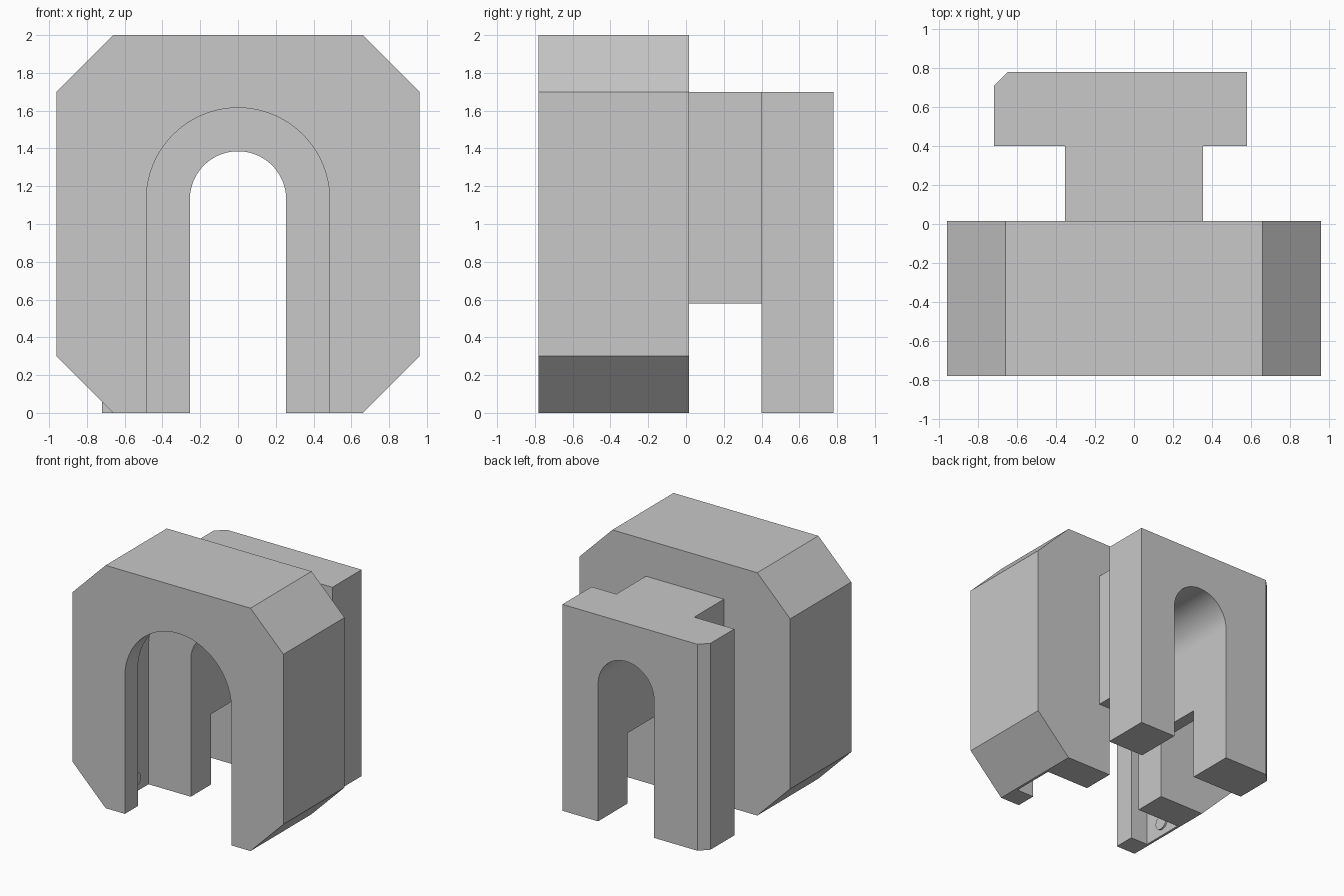
import bpy, bmesh, math
from mathutils import Matrix

cube = bpy.data.objects.get("Cube")
if cube:
    bpy.data.objects.remove(cube, do_unlink=True)

grey = bpy.data.materials.new("light_grey")
grey.use_nodes = True
grey.diffuse_color = (0.58, 0.58, 0.58, 1)
grey.node_tree.nodes["Principled BSDF"].inputs["Base Color"].default_value = grey.diffuse_color

ARCH_Z = 1.13  # shared centre height of all the arches


def add_object(name, bm):
    bmesh.ops.recalc_face_normals(bm, faces=bm.faces)
    mesh = bpy.data.meshes.new(name)
    bm.to_mesh(mesh)
    bm.free()
    mesh.materials.append(grey)
    obj = bpy.data.objects.new(name, mesh)
    bpy.context.collection.objects.link(obj)
    return obj


def extrude(name, points, direction):
    """Closed flat outline swept along a direction."""
    bm = bmesh.new()
    face = bm.faces.new([bm.verts.new(p) for p in points])
    result = bmesh.ops.extrude_face_region(bm, geom=[face])
    verts = [v for v in result["geom"] if isinstance(v, bmesh.types.BMVert)]
    bmesh.ops.translate(bm, vec=direction, verts=verts)
    return add_object(name, bm)


def arch_cutter(radius, y0, y1, steps=64):
    """Round-topped opening running down through the floor."""
    arc = [(radius * math.cos(math.pi * i / steps), y0,
            ARCH_Z + radius * math.sin(math.pi * i / steps)) for i in range(steps + 1)]
    return extrude("arch_cutter", [(radius, y0, -0.2)] + arc + [(-radius, y0, -0.2)],
                   (0, y1 - y0, 0))


def cut(obj, cutter):
    mod = obj.modifiers.new("opening", "BOOLEAN")
    mod.operation = "DIFFERENCE"
    mod.solver = "EXACT"
    mod.object = cutter
    bpy.ops.object.select_all(action="DESELECT")
    bpy.context.view_layer.objects.active = obj
    obj.select_set(True)
    bpy.ops.object.modifier_apply(modifier=mod.name)
    bpy.data.objects.remove(cutter, do_unlink=True)


# Front block: bevelled square with a stepped arch and a wider hidden groove
W, C, H = 0.96, 0.30, 2.0
half = [(W - C, 0), (W, C), (W, H - C), (W - C, H)]
outline = half + [(-x, z) for x, z in reversed(half)]
front_block = extrude("front_block", [(x, -0.78, z) for x, z in outline], (0, 0.795, 0))
for radius, y0, y1 in ((0.485, -0.9, -0.5), (0.64, -0.61, -0.25), (0.255, -0.4, 0.2)):
    cut(front_block, arch_cutter(radius, y0, y1))

# Neck joining the two blocks
neck = extrude("neck", [(-0.355, 0.015, 0.58), (0.355, 0.015, 0.58),
                        (0.355, 0.015, 1.7), (-0.355, 0.015, 1.7)], (0, 0.385, 0))
cut(neck, arch_cutter(0.255, -0.1, 0.6))

# Rear block: off-centre slab with one clipped corner
plan = [(-0.72, 0.4), (0.58, 0.4), (0.58, 0.78), (-0.65, 0.78), (-0.72, 0.71)]
rear_block = extrude("rear_block", [(x, y, 0) for x, y in plan], (0, 0, 1.7))
cut(rear_block, arch_cutter(0.255, 0.2, 0.9))

# Small snap studs on the groove walls
studs = []
for side, label in ((-1, "right"), (1, "left")):
    bm = bmesh.new()
    place = Matrix.Translation((side * 0.64, -0.43, 0.11)) @ Matrix.Rotation(math.pi / 2, 4, "Y")
    bmesh.ops.create_cone(bm, cap_ends=True, segments=24, radius1=0.06, radius2=0.06,
                          depth=0.03, matrix=place)
    studs.append(add_object(label + "_stud", bm))

# Smooth the arches, keep the corners sharp
bpy.ops.object.select_all(action="DESELECT")
for obj in [front_block, neck, rear_block] + studs:
    obj.select_set(True)
    bpy.context.view_layer.objects.active = obj
bpy.ops.object.shade_smooth_by_angle(angle=math.radians(30))
